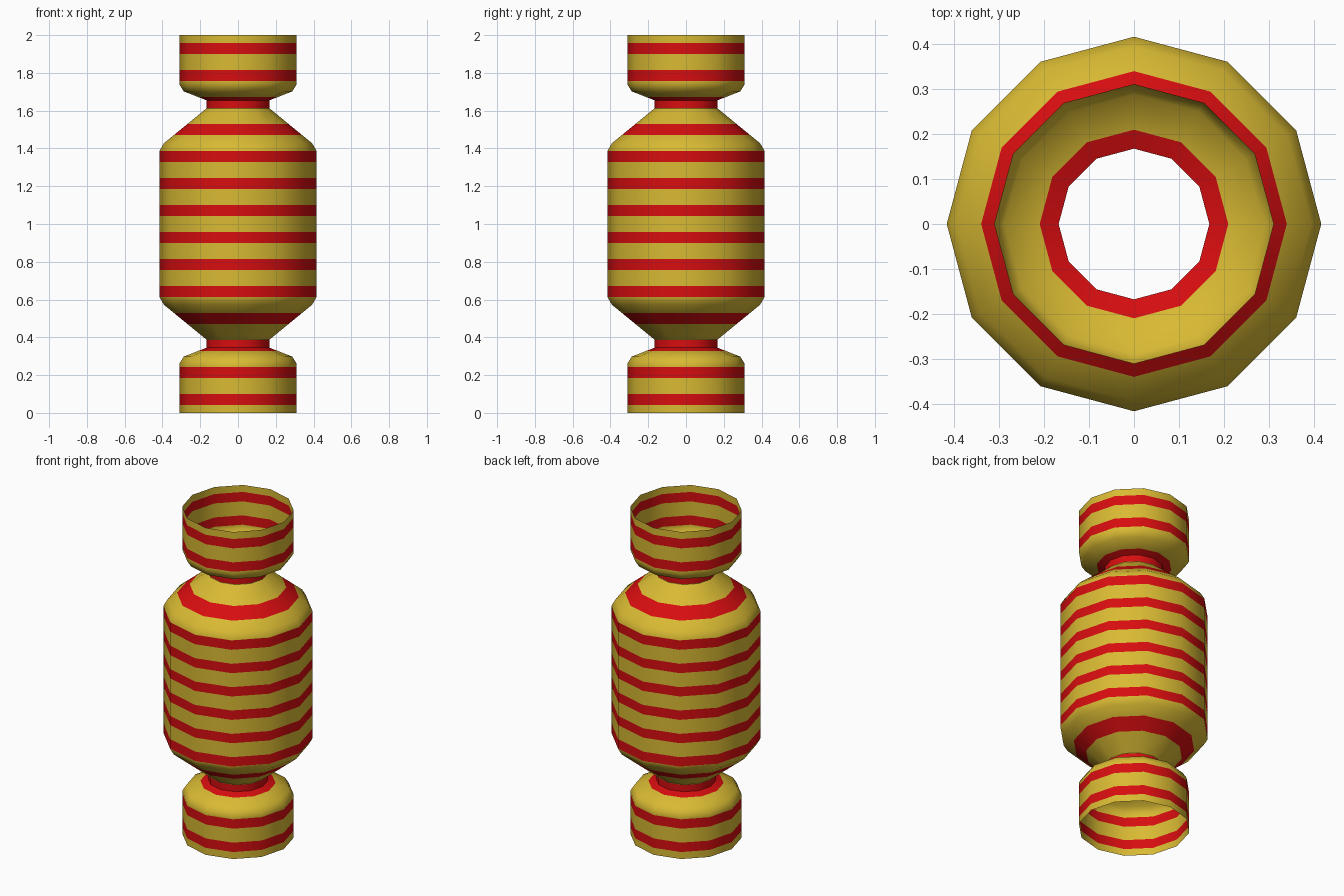
import bpy, bmesh, math

if "Cube" in bpy.data.objects:
    bpy.data.objects.remove(bpy.data.objects["Cube"])

SIDES = 12
PERIOD = 1 / 7          # stripe spacing along the height


def material(name, rgb):
    m = bpy.data.materials.new(name)
    m.diffuse_color = (*rgb, 1)
    m.use_nodes = True
    m.node_tree.nodes["Principled BSDF"].inputs["Base Color"].default_value = m.diffuse_color
    return m


MATS = [material("mustard_yellow", (0.69, 0.49, 0.033)),
        material("bright_red", (0.68, 0.004, 0.005))]


def striped_profile(profile):
    """Add extra rings to a profile where the stripe borders cross it."""
    cuts = [(k + f) * PERIOD for k in range(14) for f in (0.3, 0.7)]
    out = [profile[0]]
    for (r0, z0), (r1, z1) in zip(profile, profile[1:]):
        for c in cuts:
            if z0 + 0.002 < c < z1 - 0.002:
                out.append((r0 + (r1 - r0) * (c - z0) / (z1 - z0), c))
        out.append((r1, z1))
    return out


def revolve(name, profile):
    """Open twelve-sided shell, striped by height."""
    bm = bmesh.new()
    rings = []
    for r, z in striped_profile(profile):
        rings.append([bm.verts.new((r * math.cos(a), r * math.sin(a), z))
                      for a in (2 * math.pi * i / SIDES for i in range(SIDES))])
    for low, high in zip(rings, rings[1:]):
        mid = (low[0].co.z + high[0].co.z) / 2
        red = 0.3 < (mid / PERIOD) % 1 < 0.7
        for i in range(SIDES):
            j = (i + 1) % SIDES
            f = bm.faces.new((low[i], low[j], high[j], high[i]))
            f.material_index = int(red)
    me = bpy.data.meshes.new(name)
    bm.to_mesh(me)
    bm.free()
    for m in MATS:
        me.materials.append(m)
    ob = bpy.data.objects.new(name, me)
    bpy.context.collection.objects.link(ob)
    bpy.context.view_layer.objects.active = ob
    ob.select_set(True)
    bpy.ops.object.shade_smooth_by_angle(angle=math.radians(50))
    ob.select_set(False)
    return ob


def flipped(profile):
    return [(r, 2 - z) for r, z in reversed(profile)]


# Open wrapper end with its pinched neck
end = [(0.31, 0), (0.31, 0.262), (0.287, 0.298), (0.167, 0.345), (0.167, 0.388)]
# Lower half of the barrel body
half_body = [(0.167, 0.388), (0.393, 0.573), (0.415, 0.612)]

revolve("lower_wrapper_end", end)
revolve("barrel_body", half_body + flipped(half_body))
revolve("upper_wrapper_end", flipped(end))
